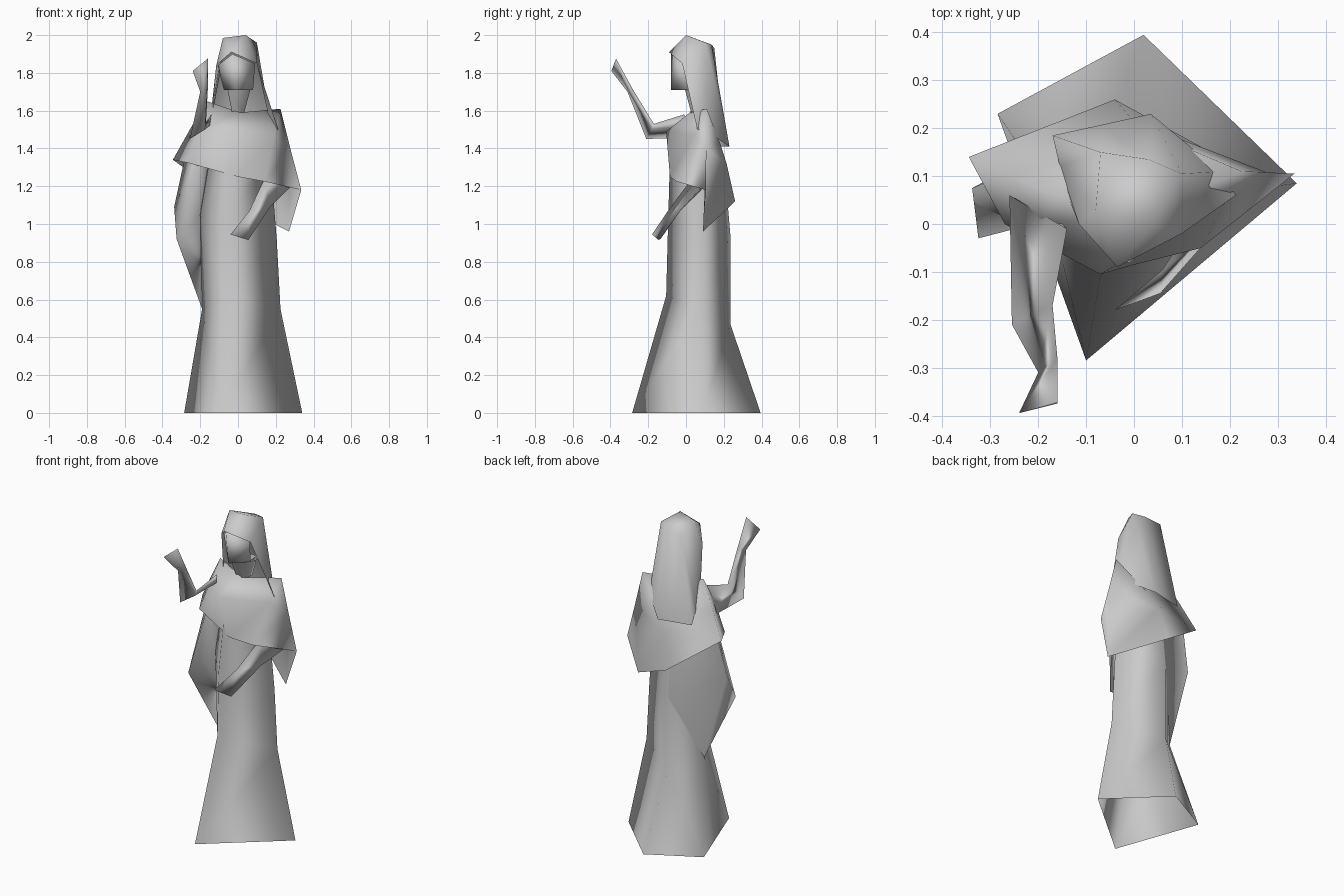
import bpy
import bmesh

cube = bpy.data.objects.get("Cube")
if cube:
    bpy.data.objects.remove(cube, do_unlink=True)

stone = bpy.data.materials.new("grey stone")
stone.use_nodes = True
grey = (0.6, 0.6, 0.6, 1)
stone.diffuse_color = grey
stone.node_tree.nodes["Principled BSDF"].inputs["Base Color"].default_value = grey


def loft(name, rings, closed=True, cap_start=False, cap_end=False):
    """Skin a run of equal-length cross-sections; repeated points collapse to tips."""
    bm = bmesh.new()
    rows = [[bm.verts.new(p) for p in ring] for ring in rings]
    count = len(rows[0])
    for low, high in zip(rows, rows[1:]):
        for i in range(count if closed else count - 1):
            j = (i + 1) % count
            bm.faces.new((low[i], low[j], high[j], high[i]))
    if cap_start:
        bm.faces.new(rows[0][::-1])
    if cap_end:
        bm.faces.new(rows[-1])
    bmesh.ops.remove_doubles(bm, verts=bm.verts, dist=0.001)
    bmesh.ops.triangulate(bm, faces=bm.faces)
    bmesh.ops.recalc_face_normals(bm, faces=bm.faces)
    mesh = bpy.data.meshes.new(name)
    bm.to_mesh(mesh)
    bm.free()
    mesh.materials.append(stone)
    for poly in mesh.polygons:
        poly.use_smooth = True
    obj = bpy.data.objects.new(name, mesh)
    bpy.context.scene.collection.objects.link(obj)
    return obj


# Flared four-sided gown: left, front, right and back corners of each ring
side_waist, back_knee = (-.19, .09, .55), (-.04, .235, .47)
back_waist, back_top = (-.04, .235, .94), (-.03, .2, 1.35)
loft("gown", [
    [(-.285, .23, 0), (-.10, -.285, 0), (.34, .085, 0), (.02, .395, 0)],
    [side_waist, (-.07, -.105, .62), (.225, .07, .55), back_knee],
    [(-.20, .06, 1.05), (-.07, -.095, 1.0), (.205, .07, .92), back_waist],
    [(-.15, .06, 1.35), (-.04, -.085, 1.35), (.17, .06, 1.35), back_top],
])

# Loose fold under the raised arm, running into the back of the gown
loft("side_fold", [
    [(-.15, .06, 1.36), (-.21, 0, 1.36), (-.28, .10, 1.36), back_top],
    [(-.20, .06, 1.05), (-.325, -.03, .92), (-.338, .075, 1.09), back_waist],
    [side_waist, side_waist, side_waist, back_knee],
], closed=False)

# Shawl from neckline over the chest to an uneven hem with a hanging corner
left_top, right_top = (-.165, .06, 1.65), (.225, .11, 1.61)
neck_front, right_mid = (.01, .02, 1.59), (.277, .108, 1.4)
loft("shawl", [
    [left_top, left_top, neck_front, neck_front, right_top, right_top, (.06, .18, 1.43)],
    [(-.255, .10, 1.5), (-.2, .0, 1.5), (-.07, -.105, 1.49), (.19, .045, 1.47),
     right_mid, right_mid, (0, .215, 1.32)],
    [(-.345, .14, 1.34), (-.27, .0, 1.325), (0, -.085, 1.25), (.14, -.05, 1.225),
     (.335, .105, 1.18), (.27, .09, .96), (-.04, .26, 1.12)],
], cap_start=True)

# Wedge-shaped head and tapering neck: front, right, back and left corners
loft("head", [
    [(-.03, -.08, 1.9), (.09, -.01, 1.85), (0, .1, 1.88), (-.107, .01, 1.84)],
    [(-.01, -.08, 1.71), (.08, .01, 1.71), (0, .1, 1.71), (-.075, .01, 1.71)],
], cap_start=True, cap_end=True)
loft("neck", [
    [(-.055, -.005, 1.71), (.065, -.005, 1.71), (.065, .1, 1.71), (-.055, .1, 1.71)],
    [(-.03, .03, 1.58), (.03, .03, 1.58), (.03, .1, 1.58), (-.03, .1, 1.58)],
])

# Veil: face opening, crown, back ridge, rear hem
crown_right, crown_back = (.1, .105, 1.96), (-.07, .15, 1.93)
hem_left, hem_right = (-.17, .185, 1.41), (.035, .23, 1.41)
loft("veil", [
    [(-.135, .05, 1.56), (-.115, 0, 1.84), (-.035, -.09, 1.91), (.1, -.02, 1.85), (.213, .06, 1.5)],
    [(-.155, .12, 1.48), (-.08, .03, 1.985), (.04, 0, 2), crown_right, (.18, .11, 1.49)],
    [hem_left, crown_back, (.03, .135, 1.95), crown_right, hem_right],
    [hem_left, hem_left, (-.068, .207, 1.41), hem_right, hem_right],
], closed=False)

# Raised arm ending in a flat flared hand
loft("raised_arm", [
    [(-.26, .06, 1.46), (-.14, -.01, 1.58), (-.15, .0, 1.52)],
    [(-.255, -.21, 1.45), (-.17, -.17, 1.53), (-.175, -.18, 1.5)],
    [(-.2, -.31, 1.7), (-.16, -.28, 1.71), (-.165, -.295, 1.7)],
    [(-.24, -.395, 1.81), (-.16, -.37, 1.875), (-.16, -.375, 1.865)],
], cap_end=True)

# Lowered forearm reaching across the front
loft("lowered_arm", [
    [(.14, .03, 1.24), (.29, .095, 1.21), (.2, .1, 1.2)],
    [(.06, -.095, 1.07), (.17, -.015, 1.09), (.14, -.03, 1.07)],
    [(-.04, -.18, .945), (.055, -.145, .915), (.05, -.135, .92)],
], cap_end=True)
